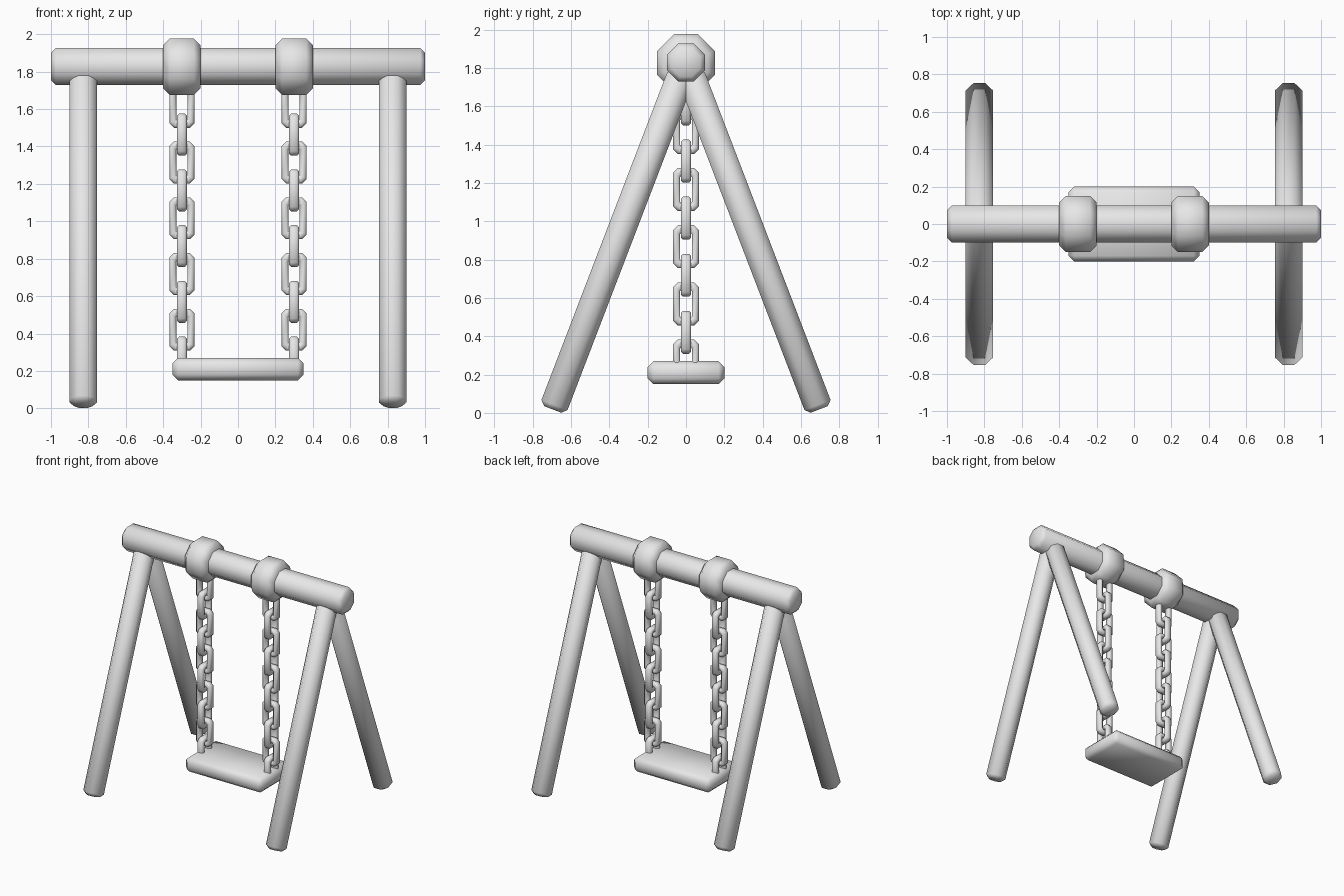
import bpy, bmesh, math
from mathutils import Matrix, Vector

if "Cube" in bpy.data.objects:
    bpy.data.objects.remove(bpy.data.objects["Cube"], do_unlink=True)

GREY = (0.8, 0.8, 0.8, 1)
grey = bpy.data.materials.new("plain grey")
grey.use_nodes = True
grey.diffuse_color = GREY
grey.node_tree.nodes["Principled BSDF"].inputs["Base Color"].default_value = GREY


def finish(name, bm):
    """Turn a bmesh into a smooth-shaded grey object."""
    bmesh.ops.recalc_face_normals(bm, faces=bm.faces)
    mesh = bpy.data.meshes.new(name)
    bm.to_mesh(mesh)
    bm.free()
    mesh.materials.append(grey)
    obj = bpy.data.objects.new(name, mesh)
    bpy.context.collection.objects.link(obj)
    bpy.ops.object.select_all(action="DESELECT")
    obj.select_set(True)
    bpy.context.view_layer.objects.active = obj
    bpy.ops.object.shade_smooth_by_angle(angle=math.radians(60))
    return obj


def pole(name, start, end, apothem, bevel):
    """Eight-sided pole between two points, with chamfered rims."""
    start, end = Vector(start), Vector(end)
    axis = end - start
    bm = bmesh.new()
    radius = apothem / math.cos(math.pi / 8)
    bmesh.ops.create_cone(bm, cap_ends=True, segments=8, radius1=radius,
                          radius2=radius, depth=axis.length,
                          matrix=Matrix.Rotation(math.pi / 8, 4, "Z"))
    rims = [e for e in bm.edges if abs(e.verts[0].co.z - e.verts[1].co.z) < 0.001]
    bmesh.ops.bevel(bm, geom=rims, offset=bevel, segments=1, affect="EDGES")
    turn = axis.to_track_quat("Z", "Y").to_matrix().to_4x4()
    bm.transform(Matrix.Translation((start + end) / 2) @ turn)
    return finish(name, bm)


def link_loop(w, h, c):
    """Chamfered rectangle outline."""
    return [(w, h - c), (w - c, h), (c - w, h), (-w, h - c),
            (-w, c - h), (c - w, -h), (w - c, -h), (w, c - h)]


def chain(name, x):
    """Interlocking links, each turned a quarter from the last."""
    bm = bmesh.new()
    t, d, c = 0.037, 0.027, 0.011
    section = [(0, c - d), (0, d - c), (c, d), (t - c, d),
               (t, d - c), (t, c - d), (t - c, -d), (c, -d)]
    for i in range(10):
        place = (Matrix.Translation((x, 0, 1.612 - i * 0.149))
                 @ Matrix.Rotation(math.pi / 2 * (i % 2), 4, "Z"))
        rings = [[bm.verts.new(place @ Vector((px, depth, pz)))
                  for px, pz in link_loop(0.067 - inset, 0.112 - inset, 0.024 - inset * 0.4)]
                 for inset, depth in section]
        for a, b in zip(rings, rings[1:] + rings[:1]):
            for j in range(8):
                k = (j + 1) % 8
                bm.faces.new((a[j], a[k], b[k], b[j]))
    return finish(name, bm)


# Top beam
pole("top_beam", (-1, 0, 1.828), (1, 0, 1.828), 0.098, 0.025)

for side, s in (("left", 1), ("right", -1)):
    # Collar around the beam and the chain under it
    pole(f"{side}_collar", (s * 0.3 - 0.1, 0, 1.826), (s * 0.3 + 0.1, 0, 1.826), 0.15, 0.035)
    chain(f"{side}_chain", s * 0.3)
    # Splayed legs
    for end, f in (("front", -1), ("back", 1)):
        pole(f"{side}_{end}_leg", (s * 0.827, f * 0.695, 0.018),
             (s * 0.827, f * 0.022, 1.772), 0.073, 0.025)

# Seat board
bm = bmesh.new()
bmesh.ops.create_cube(bm, size=1, matrix=Matrix.Translation((0, 0, 0.21))
                      @ Matrix.Diagonal((0.7, 0.4, 0.12, 1)))
bmesh.ops.bevel(bm, geom=bm.edges[:], offset=0.03, segments=1, affect="EDGES")
finish("seat", bm)
